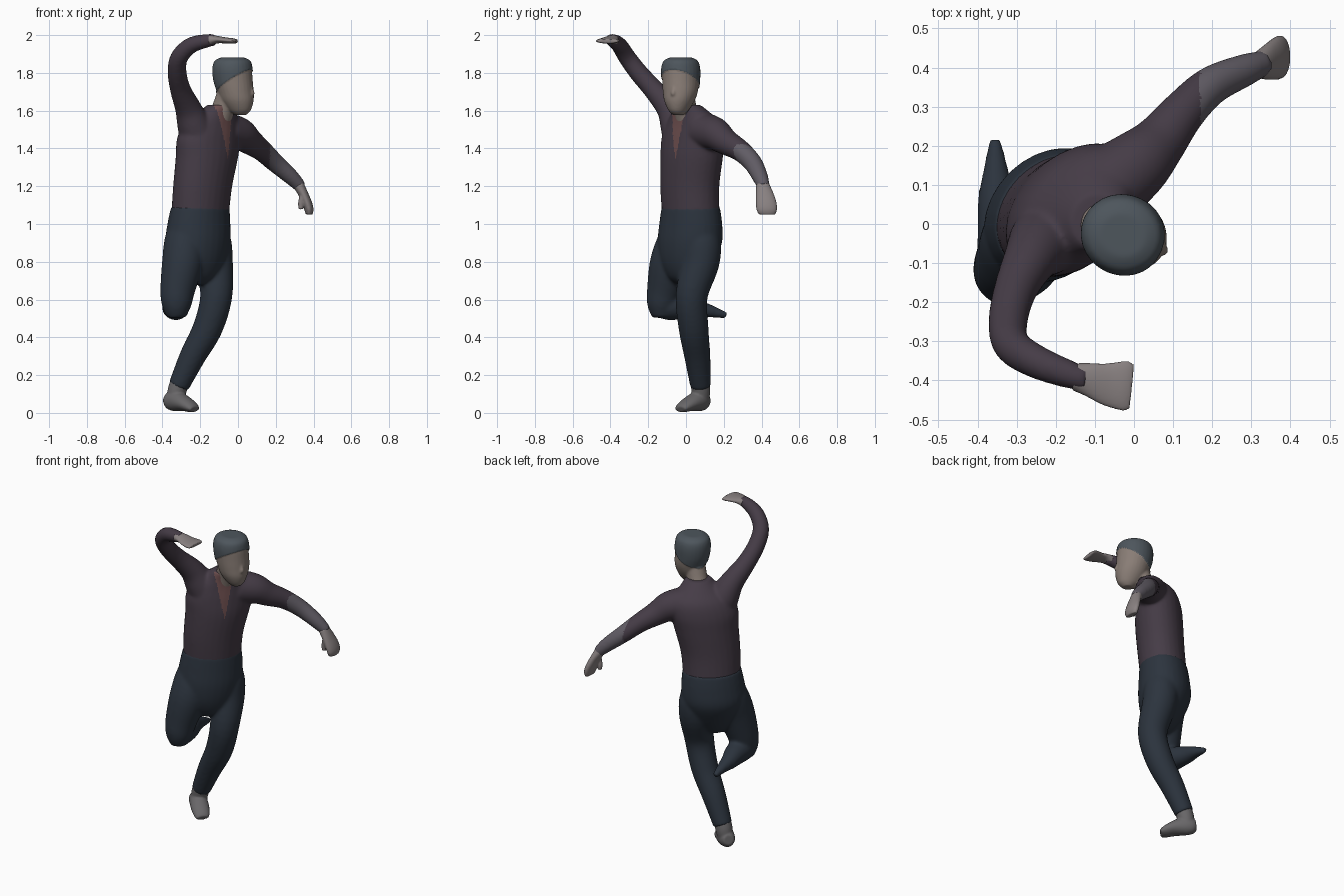
import bpy, bmesh
from math import cos, sin, tau
from mathutils import Vector

Z = Vector((0, 0, 1))
SIDE = Vector((0.707, 0.707, 0))      # body's left
FRONT = Vector((0.707, -0.707, 0))    # chest direction
HSIDE = Vector((0.4, 0.917, 0))       # head is turned further
HFRONT = Vector((0.917, -0.4, 0))


def material(name, rgb):
    m = bpy.data.materials.new(name)
    m.diffuse_color = (*rgb, 1)
    return m


SKIN = material("skin", (0.25, 0.205, 0.18))
HAND = material("pale_skin", (0.25, 0.22, 0.22))
HAIR = material("hair", (0.075, 0.092, 0.108))
SHIRT = material("shirt", (0.06, 0.045, 0.062))
SLEEVE = material("pale_sleeve", (0.12, 0.108, 0.13))
CHEST = material("open_collar", (0.15, 0.075, 0.075))
TROUSER = material("trousers", (0.025, 0.034, 0.048))
FOOT = material("shoe", (0.14, 0.135, 0.14))


def spline(rows, n=5):
    """Catmull-Rom through tuples of any length."""
    out = []
    for i in range(len(rows) - 1):
        a, b, c, d = (rows[max(0, min(len(rows) - 1, i + k))] for k in (-1, 0, 1, 2))
        for s in range(n):
            t = s / n
            out.append([0.5 * (2 * q + (r - p) * t + (2 * p - 5 * q + 4 * r - w) * t * t
                               + (3 * q - p - 3 * r + w) * t ** 3)
                        for p, q, r, w in zip(a, b, c, d)])
    return out + [list(rows[-1])]


def loft(bm, rows, hint, flat=False, n=28):
    """Closed tube through (x, y, z, radius along hint, other radius)."""
    rows = spline([r if len(r) == 5 else (*r, r[3]) for r in rows])
    pts = [Vector(r[:3]) for r in rows]
    rings = []
    for i, r in enumerate(rows):
        t = Z if flat else (pts[min(i + 1, len(pts) - 1)] - pts[max(i - 1, 0)]).normalized()
        a = (hint - t * t.dot(hint)).normalized()
        b = t.cross(a)
        rings.append([bm.verts.new(pts[i] + a * r[3] * cos(tau * k / n) + b * r[4] * sin(tau * k / n))
                      for k in range(n)])
    for lo, hi in zip(rings, rings[1:]):
        for k in range(n):
            bm.faces.new((lo[k], lo[k - 1], hi[k - 1], hi[k]))
    bm.faces.new(rings[0])
    bm.faces.new(rings[-1])


def part(name, lofts, mats, voxel=0.009, relax=6, paint=None):
    """Fuse several lofts into one smooth skin, then colour its faces."""
    bm = bmesh.new()
    for args in lofts:
        loft(bm, *args)
    bmesh.ops.recalc_face_normals(bm, faces=bm.faces)
    me = bpy.data.meshes.new(name)
    bm.to_mesh(me)
    bm.free()
    ob = bpy.data.objects.new(name, me)
    bpy.context.collection.objects.link(ob)
    mod = ob.modifiers.new("fuse", 'REMESH')
    mod.mode, mod.voxel_size, mod.use_smooth_shade = 'VOXEL', voxel, True
    mod = ob.modifiers.new("relax", 'SMOOTH')
    mod.factor, mod.iterations = 0.5, relax
    baked = bpy.data.meshes.new_from_object(ob.evaluated_get(bpy.context.evaluated_depsgraph_get()))
    ob.modifiers.clear()
    ob.data = baked
    baked.materials.clear()
    for m in mats:
        baked.materials.append(m)
    for p in baked.polygons:
        p.use_smooth = True
        p.material_index = paint(p.center, p.normal) if paint else 0
    return ob


# Shirt: torso, raised right sleeve, lowered left sleeve
torso = [(-.20, .025, 1.06, .168, .136), (-.187, .02, 1.2, .174, .137), (-.165, .03, 1.35, .188, .139),
         (-.155, .038, 1.45, .198, .133), (-.138, .042, 1.53, .175, .117),
         (-.115, .028, 1.585, .118, .092), (-.09, .006, 1.63, .072, .072)]
right_sleeve = [(-.20, -.02, 1.43, .10), (-.235, -.05, 1.53, .088), (-.265, -.09, 1.615, .069),
                (-.304, -.17, 1.71, .055), (-.322, -.25, 1.80, .05), (-.312, -.31, 1.88, .047),
                (-.25, -.352, 1.945, .043), (-.165, -.385, 1.97, .036), (-.12, -.398, 1.975, .03)]
left_sleeve = [(-.06, .10, 1.49, .10), (.01, .155, 1.475, .088), (.065, .21, 1.435, .07),
               (.125, .285, 1.39, .057), (.195, .352, 1.325, .05), (.28, .392, 1.25, .042),
               (.333, .412, 1.195, .032)]


def paint_shirt(c, nrm):
    across = (c - Vector((-.14, .03, 0))).dot(SIDE)
    if nrm.dot(FRONT) > 0.2 and abs(across) < (c.z - 1.34) * 0.2 and c.x > -.2:
        return 1
    return 2 if c.x > 0.17 else 0


part("shirt", [(torso, SIDE, True), (right_sleeve, HFRONT), (left_sleeve, Z)],
     [SHIRT, CHEST, SLEEVE], paint=paint_shirt)

# Trousers: hips, standing left leg, right thigh with the shin folded back
hips = [(-.20, .025, 1.09, .170, .138), (-.207, .025, 1.0, .184, .148), (-.213, .02, .9, .188, .152),
        (-.208, .005, .8, .16, .125), (-.20, 0, .72, .11, .085), (-.20, 0, .68, .06, .04)]
left_leg = [(-.16, .065, 1.02, .06), (-.138, .082, .92, .098), (-.127, .078, .8, .1),
            (-.115, .03, .62, .085), (-.16, .04, .45, .079), (-.24, .06, .3, .069),
            (-.315, .078, .14, .055)]
right_thigh = [(-.25, 0, 1.03, .07), (-.275, -.03, .93, .108), (-.292, -.08, .8, .11),
               (-.32, -.115, .65, .092), (-.325, -.128, .57, .078), (-.325, -.128, .505, .05)]
right_shin = [(-.325, -.15, .555, .055), (-.328, -.10, .563, .072), (-.335, -.02, .56, .066),
              (-.35, .06, .55, .05), (-.353, .13, .538, .034), (-.355, .215, .516, .016)]
part("trousers", [(hips, SIDE, True), (left_leg, SIDE), (right_thigh, SIDE),
                  (right_shin, Vector((1, 0, 0)))], [TROUSER], 0.009, 9)

# Standing foot, heel slightly raised
foot = [(-.378, .108, .07, .03, .03), (-.36, .093, .067, .044, .05), (-.325, .065, .063, .052, .055),
        (-.28, .02, .048, .053, .04), (-.245, -.015, .03, .046, .028), (-.228, -.03, .019, .036, .016)]
ankle = [(-.30, .072, .19, .048), (-.322, .078, .12, .05), (-.335, .078, .06, .044)]
part("standing_foot", [(foot, SIDE), (ankle, SIDE)], [FOOT], 0.006, 3)

# Raised right hand: flat palm above the head
palm = [(-.15, -.39, 1.973, .036, .03), (-.11, -.399, 1.976, .044, .02), (-.065, -.41, 1.972, .056, .016),
        (-.025, -.414, 1.969, .064, .014), (-.006, -.416, 1.967, .058, .01)]
part("right_hand", [(palm, Vector((0, 1, 0)))], [HAND], 0.004, 3)

# Lowered left hand with thumb
palm = [(.318, .405, 1.212, .034, .03), (.345, .415, 1.16, .047, .026), (.366, .424, 1.11, .055, .026),
        (.376, .428, 1.075, .054, .024), (.376, .428, 1.05, .044, .018)]
thumb = [(.345, .39, 1.155, .018), (.334, .392, 1.11, .016), (.333, .392, 1.078, .012)]
part("left_hand", [(palm, Vector((0, 1, 0))), (thumb, HSIDE)], [HAND], 0.005, 3)

# Head with neck and nose, hair as a raised painted cap
skull = [(.015, -.04, 1.576, .026, .026), (.008, -.04, 1.60, .05, .06), (-.004, -.035, 1.65, .078, .088),
         (-.012, -.03, 1.70, .092, .096), (-.024, -.028, 1.76, .097, .103),
         (-.029, -.028, 1.82, .098, .103), (-.029, -.028, 1.86, .086, .092), (-.029, -.028, 1.877, .055, .06)]
neck = [(-.10, .01, 1.55, .066), (-.075, -.005, 1.62, .06), (-.045, -.02, 1.71, .06)]
nose = [(.06, -.06, 1.75, .008), (.07, -.065, 1.71, .012), (.074, -.067, 1.69, .014), (.066, -.065, 1.68, .01)]


def is_hair(c):
    f = (c - Vector((-.025, -.028, 0))).dot(HFRONT)
    return c.z > 1.752 + 0.65 * f


head = part("head", [(skull, HSIDE, True), (neck, HSIDE), (nose, HSIDE)], [SKIN, HAIR],
            0.006, 4, lambda c, nrm: int(is_hair(c)))
moves = [(v, v.normal.copy()) for v in head.data.vertices if is_hair(v.co)]
for v, nrm in moves:
    v.co += nrm * 0.005
